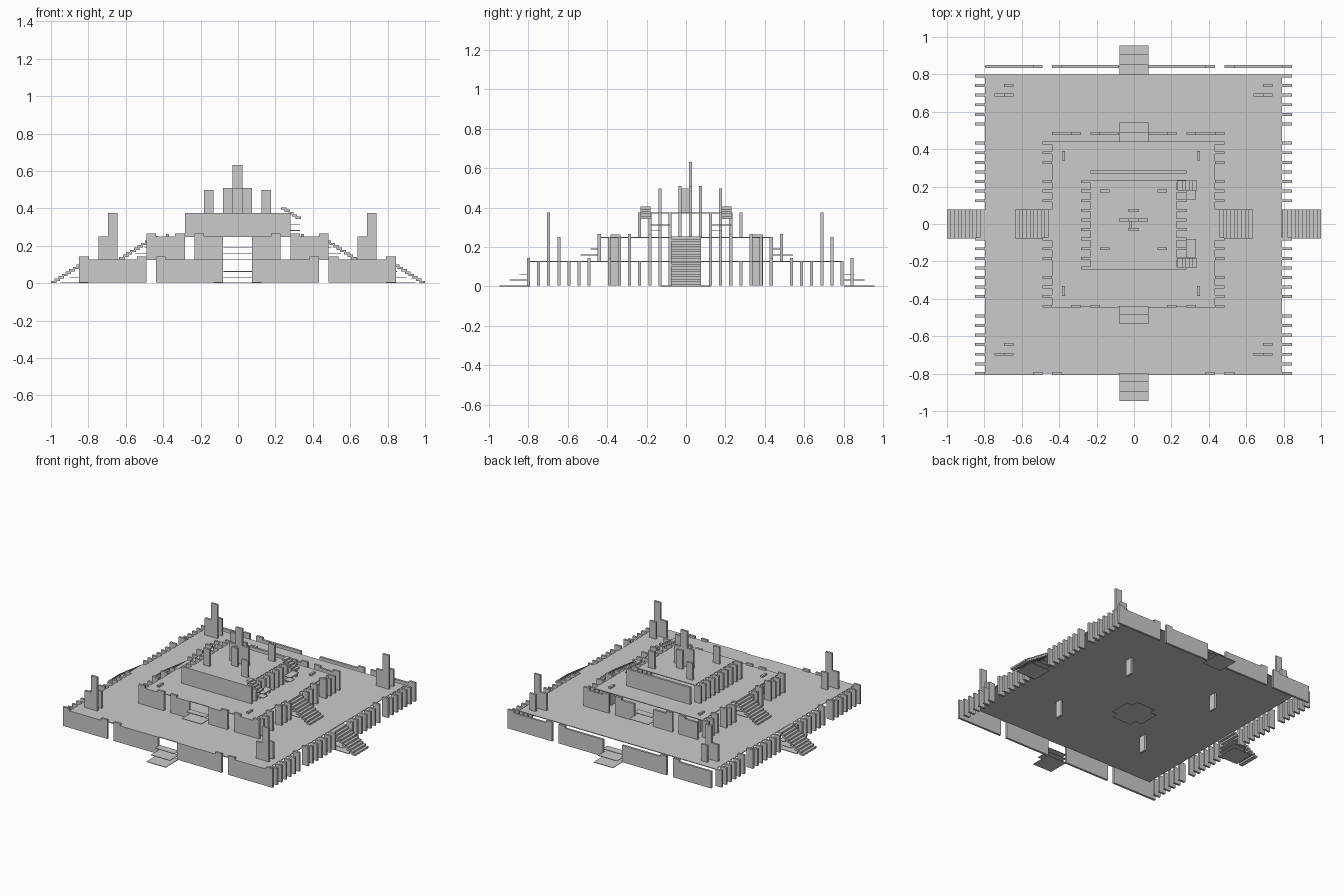
import bpy, bmesh

if "Cube" in bpy.data.objects:
    bpy.data.objects.remove(bpy.data.objects["Cube"])

S = 0.0513          # block width
T = 0.0155          # block thickness
H = 0.123           # storey height
Z0 = 0.005
CAP = 0.016


def gx(i):          # left edge of block column i
    return -0.849 + i * S


def gy(j):          # centre of block row j
    return -0.799 + j * S


def build(name, boxes):
    bm = bmesh.new()
    for x0, x1, y0, y1, z0, z1 in boxes:
        vs = bmesh.ops.create_cube(bm, size=1)["verts"]
        for v in vs:
            v.co.x = x1 if v.co.x > 0 else x0
            v.co.y = y1 if v.co.y > 0 else y0
            v.co.z = z1 if v.co.z > 0 else z0
    me = bpy.data.meshes.new(name)
    bm.to_mesh(me)
    bm.free()
    ob = bpy.data.objects.new(name, me)
    bpy.context.collection.objects.link(ob)
    return ob


def block(i0, i1, j, z0, z1):
    return (gx(i0), gx(i1 + 1), gy(j) - T / 2, gy(j) + T / 2, z0, z1)


def tier(name, a, b, level, gaps, caps, door):
    zb, zt = Z0 + H * level, Z0 + H * (level + 1)
    skip = set(gaps) | ({15, 16, 17} if door else set())
    # front and back walls, as runs of blocks between the openings
    for part, row, first in (("front", a, a), ("back", b, a + 1)):
        boxes, start = [], first
        for i in range(first, b + 2):
            if i in skip or i == b + 1:
                if i > start:
                    boxes.append(block(start, i - 1, row, zb, zt))
                start = i + 1
        boxes += [block(i, i, row, zt, zt + CAP) for i in caps if i >= first]
        build(f"{name}_{part}_wall", boxes)
    # side walls, made of separate upright fins
    fins = []
    for j in range(a + 1, b):
        if j not in skip:
            top = zt + (CAP if j in caps else 0)
            fins += [block(a, a, j, zb, top), block(b, b, j, zb, top)]
    build(f"{name}_side_fins", fins)
    # thin floor plate
    build(f"{name}_floor", [(gx(a + 1), gx(b), gy(a), gy(b - 1) + T / 2,
                             zt - 0.005, zt)])


tier("lower_tier", 0, 32, 0, (7, 25), (0, 6, 8, 24, 26, 32), True)
tier("middle_tier", 7, 25, 1, (11, 21), (7, 10, 12, 20, 22, 25), True)
tier("upper_tier", 11, 21, 2, (), (), False)

L1, L2, L3 = (Z0 + H * k for k in (1, 2, 3))

# corner towers on the lower floor
for n, i in (("left", 2), ("right", 29)):
    for m, j in (("front", 2), ("back", 29)):
        build(f"{m}_{n}_tower", [block(i, i + 1, j, L1, L1 + H),
                                 block(i + 1, i + 1, j, L1 + H, L1 + 2 * H),
                                 block(i + 1, i + 1, j + 1, L1, L1 + H)])

# pillars reaching from the ground through the middle floor
build("inner_pillars", [(x, x + T, y - S / 2, y + S / 2, 0.005, L2 + 0.013)
                        for x in (-0.385, 0.337) for y in (-0.358, 0.364)])

# shrine and posts on the top floor
build("top_posts", [block(i, i, j, L3, L3 + H) for i in (13, 19) for j in (13, 19)])
build("shrine", [block(15, 17, 16, L3, L3 + H + 0.011),
                 block(16, 16, 16, L3 + H + 0.011, L3 + 2 * H + 0.011),
                 block(16, 16, 15, L3, L3 + H + 0.011),
                 block(16, 16, 17, L3, L3 + H + 0.011),
                 (-0.028, -0.012, -0.03, 0.02, L3, L3 + H)])

# side stairs, ten treads per flight
W = 0.077
for n, s in (("left", -1), ("right", 1)):
    for m, x0, z0 in (("lower", 1.0, 0.0), ("upper", 0.635, L1)):
        steps = []
        for k in range(10):
            xa = s * (x0 - 0.0195 * k)
            xb = xa - s * 0.03
            steps.append((min(xa, xb), max(xa, xb), -W, W,
                          z0 + 0.0125 * k, z0 + 0.0125 * (k + 1)))
        build(f"{n}_{m}_stairs", steps)

# broad landing plates on the four sides
P = 0.004
plates = []
for k in range(3):
    z = 0.03 * k
    d = 0.95 - 0.05 * k
    plates += [(-W, W, -d + 0.005, -0.79, z, z + P), (-W, W, 0.80, d + 0.005, z, z + P),
               (-d, -0.80, -W, W, z, z + P), (0.79, d, -W, W, z, z + P)]
for k in range(2):
    z = L1 + 0.03 * (k + 1)
    d = 0.54 - 0.05 * k
    plates += [(-W, W, -d + 0.005, -0.44, z, z + P), (-W, W, 0.44, d + 0.003, z, z + P),
               (-d - 0.01, -0.44, -W, W, z, z + P), (0.43, d + 0.01, -W, W, z, z + P)]
build("landing_plates", plates)
build("centre_base", [(-0.13, 0.125, -W, W, 0, P), (-W, W, -0.13, 0.125, 0, P)])

# small stair pieces beside the upper tier
bits = []
for y0, ya in ((0.18, 0.13), (-0.232, -0.18)):
    for k in range(5):
        x = 0.23 + 0.0195 * k
        bits.append((x, x + 0.028, y0, y0 + S, 0.393 - 0.0125 * k, 0.406 - 0.0125 * k))
    bits += [(0.28, 0.332, ya, ya + 0.1, 0.31, 0.314),
             (0.28, 0.332, ya, ya + S, 0.28, 0.284)]
build("upper_side_steps", bits)
